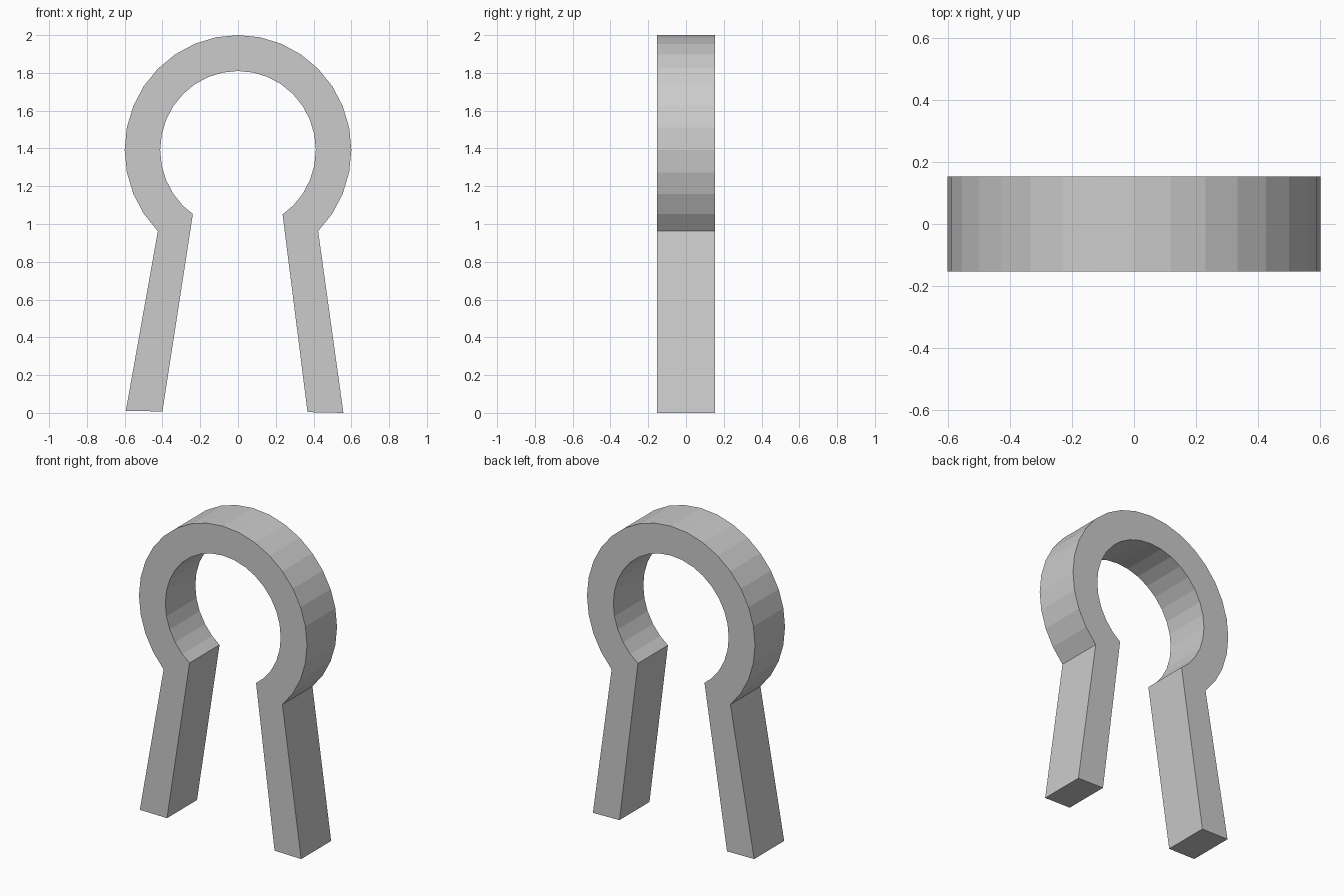
import bpy
import bmesh
from math import sin, cos, radians

if "Cube" in bpy.data.objects:
    bpy.data.objects.remove(bpy.data.objects["Cube"])

HALF_DEPTH = 0.153
CENTRE_Z = 1.392
STEPS = 24          # 270 degrees of a 32-sided ring


def arc(rx, rz):
    """Points from lower left, over the top, to lower right."""
    angles = [radians(225 - 270 * i / STEPS) for i in range(STEPS + 1)]
    return [(rx * cos(a), CENTRE_Z + rz * sin(a)) for a in angles]


bm = bmesh.new()


def add(points):
    return [bm.verts.new((x, -HALF_DEPTH, z)) for x, z in points]


# Open ring: strip between outer and inner arcs
outer = add(arc(0.60, 0.608))
inner = add(arc(0.412, 0.418))
for i in range(STEPS):
    bm.faces.new((outer[i], outer[i + 1], inner[i + 1], inner[i]))

# Splayed legs: outer foot, inner foot, inner corner under the ring
left = add([(-0.594, 0.010), (-0.40, 0.008), (-0.239, 1.053)])
right = add([(0.558, 0.0), (0.368, 0.004), (0.236, 1.051)])
bm.faces.new([outer[0], inner[0]] + left[::-1])
bm.faces.new([inner[-1], outer[-1]] + right)

# Give the profile its thickness
bmesh.ops.recalc_face_normals(bm, faces=bm.faces[:])
result = bmesh.ops.extrude_face_region(bm, geom=bm.faces[:], use_keep_orig=True)
moved = [g for g in result["geom"] if isinstance(g, bmesh.types.BMVert)]
bmesh.ops.translate(bm, verts=moved, vec=(0, 2 * HALF_DEPTH, 0))
bmesh.ops.recalc_face_normals(bm, faces=bm.faces[:])

mesh = bpy.data.meshes.new("keyhole_arch")
bm.to_mesh(mesh)
bm.free()
bpy.context.collection.objects.link(bpy.data.objects.new("keyhole_arch", mesh))
